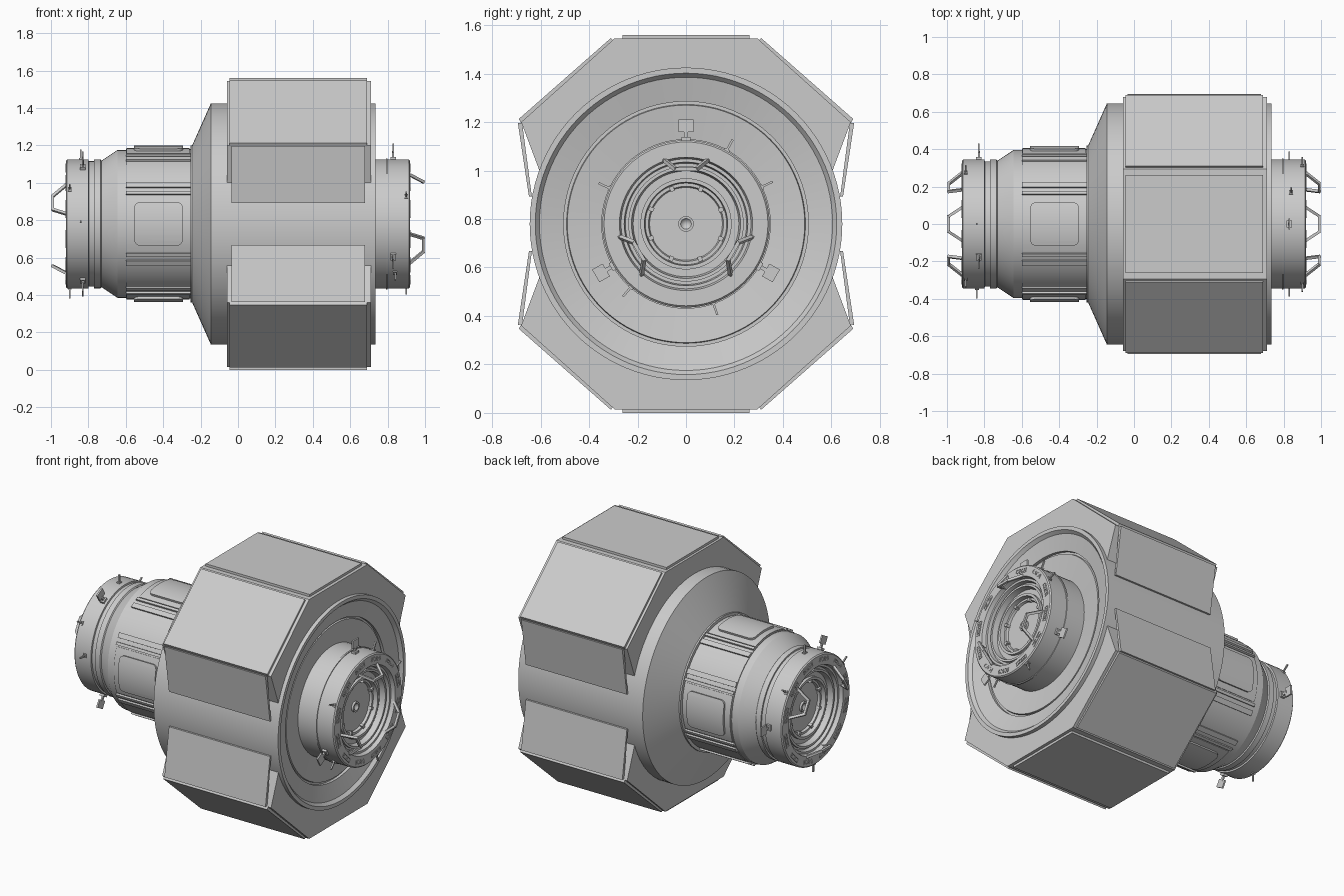
import bpy, bmesh, math
from mathutils import Matrix, Vector

if "Cube" in bpy.data.objects:
    bpy.data.objects.remove(bpy.data.objects["Cube"])

ZC = 0.78  # height of the long axis


def finish(name, bm, mat=None):
    bmesh.ops.remove_doubles(bm, verts=bm.verts, dist=1e-5)
    if mat:
        bm.transform(mat)
    bmesh.ops.recalc_face_normals(bm, faces=bm.faces)
    for f in bm.faces:
        f.smooth = True
    for e in bm.edges:
        e.smooth = len(e.link_faces) == 2 and e.calc_face_angle(0) < math.radians(28)
    me = bpy.data.meshes.new(name)
    bm.to_mesh(me)
    bm.free()
    ob = bpy.data.objects.new(name, me)
    bpy.context.collection.objects.link(ob)
    return ob


def lathe(name, prof, s=1, segs=72):
    # prof: (x, radius) revolved about the long axis
    bm = bmesh.new()
    vs = [bm.verts.new((s * x, 0, r)) for x, r in prof]
    es = [bm.edges.new(p) for p in zip(vs, vs[1:])]
    bmesh.ops.spin(bm, geom=vs + es, cent=(0, 0, 0), axis=(1, 0, 0),
                   angle=2 * math.pi, steps=segs, use_merge=True)
    return finish(name, bm, Matrix.Translation((0, 0, ZC)))


def radial(a, s=1):
    # local frame: x along axis (outward for s), y tangent, z radial
    return (Matrix.Translation((0, 0, ZC)) @ Matrix.Rotation(math.radians(a - 90), 4, 'X')
            @ Matrix.Diagonal((s, 1, 1, 1)))


def add_box(bm, x, y, z):
    m = Matrix.Translation(((x[0] + x[1]) / 2, (y[0] + y[1]) / 2, (z[0] + z[1]) / 2))
    m = m @ Matrix.Diagonal((x[1] - x[0], y[1] - y[0], z[1] - z[0], 1))
    bmesh.ops.create_cube(bm, size=1, matrix=m)


def add_bar(bm, p, q, w):
    p, q = Vector(p), Vector(q)
    d = q - p
    m = Matrix.Translation((p + q) / 2) @ d.to_track_quat('Z', 'Y').to_matrix().to_4x4()
    bmesh.ops.create_cube(bm, size=1, matrix=m @ Matrix.Diagonal((w, w, d.length + w * .6, 1)))


def prism(name, pts, x0, x1):
    # polygon in (y, z) extruded along x
    bm = bmesh.new()
    f = bm.faces.new([bm.verts.new((x0, y, z)) for y, z in pts])
    g = bmesh.ops.extrude_face_region(bm, geom=[f])['geom']
    bmesh.ops.translate(bm, vec=(x1 - x0, 0, 0),
                        verts=[v for v in g if isinstance(v, bmesh.types.BMVert)])
    return finish(name, bm)


# hull: neck flare, crew cylinder, cone, large drum, dished end
lathe("hull", [(-.80, .30), (-.80, .335), (-.77, .335), (-.77, .345), (-.735, .345),
               (-.73, .338), (-.72, .345), (-.645, .395), (-.60, .395), (-.60, .40),
               (-.255, .40), (-.255, .42), (-.245, .42), (-.145, .645), (.71, .645),
               (.735, .645), (.735, .622), (.715, .605), (.69, .505), (.672, .505),
               (.672, .493), (.685, .49), (.665, .34)], segs=96)

# docking collars at both ends
dock = [(.92, .338), (.92, .275), (.895, .268), (.895, .255), (.87, .25), (.87, .238),
        (.885, .238), (.885, .225), (.85, .218), (.85, .188), (.868, .188), (.868, .172),
        (.84, .168), (.84, .155), (.825, .15), (.825, .032), (.838, .032), (.838, .022), (.81, 0)]
lathe("docking_collar_right", [(.66, .345), (.79, .345), (.79, .35), (.80, .35),
                               (.80, .345), (.913, .345)] + dock)
lathe("docking_collar_left", [(.79, .30), (.80, .345), (.913, .345)] + dock, -1)

for s, side, petals, plates, pins in (
        (1, "right", (90, 210, 330), (90, 210, 330), (26, 61, 155, 229, 289)),
        (-1, "left", (30, 150, 270), (0, 120, 240), (38, 90, 148, 178, 270))):
    # guide petals: open trapezoid frames leaning inward
    for a in petals:
        bm = bmesh.new()
        path = [(.87, -.095, .265), (.92, -.088, .262), (.99, -.042, .225),
                (.99, .042, .225), (.92, .088, .262), (.87, .095, .265)]
        for p, q in zip(path, path[1:]):
            add_bar(bm, p, q, .015)
        finish("guide_petal_" + side, bm, radial(a, s))
    # target plates on stalks
    for a in plates:
        bm = bmesh.new()
        add_box(bm, (.815, .845), (-.018, .018), (.33, .358))
        add_box(bm, (.824, .834), (-.008, .008), (.34, .39))
        add_box(bm, (.825, .835), (-.03, .03), (.38, .43))
        finish("target_plate_" + side, bm, radial(a, s))
    # small pins
    for i, a in enumerate(pins):
        bm = bmesh.new()
        x = .90 if i % 2 == 0 else .84
        add_bar(bm, (x, 0, .335), (x, 0, .395), .009)
        add_box(bm, (x - .01, x + .01), (-.012, .012), (.34, .352))
        finish("collar_pin_" + side, bm, radial(a, s))
    # latch slots on the ring face
    for k in range(12):
        bm = bmesh.new()
        for y in ((-.046, -.042), (-.002, .002), (.042, .046)):
            add_box(bm, (.915, .923), y, (.296, .322))
        for z in ((.296, .300), (.318, .322)):
            add_box(bm, (.915, .923), (-.046, .046), z)
        for y in (-.022, .022):
            add_box(bm, (.915, .9225), (y - .01, y + .01), (.304, .314))
        finish("latch_slot_" + side, bm, radial(15 + 30 * k, s))
    # hatch clamps
    for k in range(8):
        bm = bmesh.new()
        add_box(bm, (.82, .85), (-.009, .009), (.145, .166))
        finish("hatch_clamp_" + side, bm, radial(22 + 45 * k, s))


# curved rounded panel wrapped on the crew cylinder
def wrapped_panel(name, x0, x1, half, rad, r0, r1, a):
    bm = bmesh.new()
    pts = []
    for cx, cy, st in ((x1 - rad, half - rad, 0), (x0 + rad, half - rad, 90),
                       (x0 + rad, rad - half, 180), (x1 - rad, rad - half, 270)):
        for k in range(6):
            t = math.radians(st + 18 * k)
            pts.append((cx + rad * math.cos(t), cy + rad * math.sin(t), r0))
    bm.faces.new([bm.verts.new(p) for p in pts])
    for k in range(-4, 5):
        bmesh.ops.bisect_plane(bm, geom=bm.verts[:] + bm.edges[:] + bm.faces[:],
                               plane_co=(0, k * half / 5, 0), plane_no=(0, 1, 0))
    g = bmesh.ops.extrude_face_region(bm, geom=bm.faces[:])['geom']
    bmesh.ops.translate(bm, vec=(0, 0, r1 - r0),
                        verts=[v for v in g if isinstance(v, bmesh.types.BMVert)])
    for v in bm.verts:
        t, r = v.co.y / .40, v.co.z
        v.co.y, v.co.z = r * math.sin(t), r * math.cos(t)
    finish(name, bm, radial(a))


for a in (0, 90, 180, 270):
    wrapped_panel("side_panel", -.595, -.26, .15, .004, .39, .405, a)
    wrapped_panel("side_hatch", -.555, -.295, .112, .03, .39, .418, a)
    # rails beside each panel
    for d, w, h in ((-24, .009, .412), (24, .009, .412), (-31, .016, .41), (31, .016, .41)):
        bm = bmesh.new()
        add_box(bm, (-.60, -.25), (-w, w), (.385, h))
        finish("side_rail", bm, radial(a + d))

# faceted shield blocks above and below the drum, each with five panels
for m, tag in ((1, "upper"), (-1, "lower")):
    def flip(pts):
        return [(y, ZC + m * (z - ZC)) for y, z in pts]
    arc = [(.635 * math.cos(math.radians(t)), ZC + .635 * math.sin(math.radians(t)))
           for t in range(160, 19, -5)]
    outline = [(.605, 1.0), (.68, 1.2), (.295, 1.545), (-.295, 1.545), (-.68, 1.2), (-.605, 1.0)]
    prism("shield_block_" + tag, flip(outline + arc), -.06, .71)
    prism("shield_panel_" + tag, flip([(-.262, 1.54), (.262, 1.54), (.262, 1.56), (-.262, 1.56)]),
          -.045, .69)
    for n in (1, -1):
        slant = [(.30, 1.535), (.31, 1.547), (.69, 1.213), (.68, 1.195)]
        skirt = [(.676, 1.195), (.694, 1.197), (.648, .892), (.636, .892)]
        prism("slant_panel_" + tag, flip([(n * y, z) for y, z in slant]), -.045, .69)
        prism("skirt_panel_" + tag, flip([(n * y, z) for y, z in skirt]), -.035, .68)
